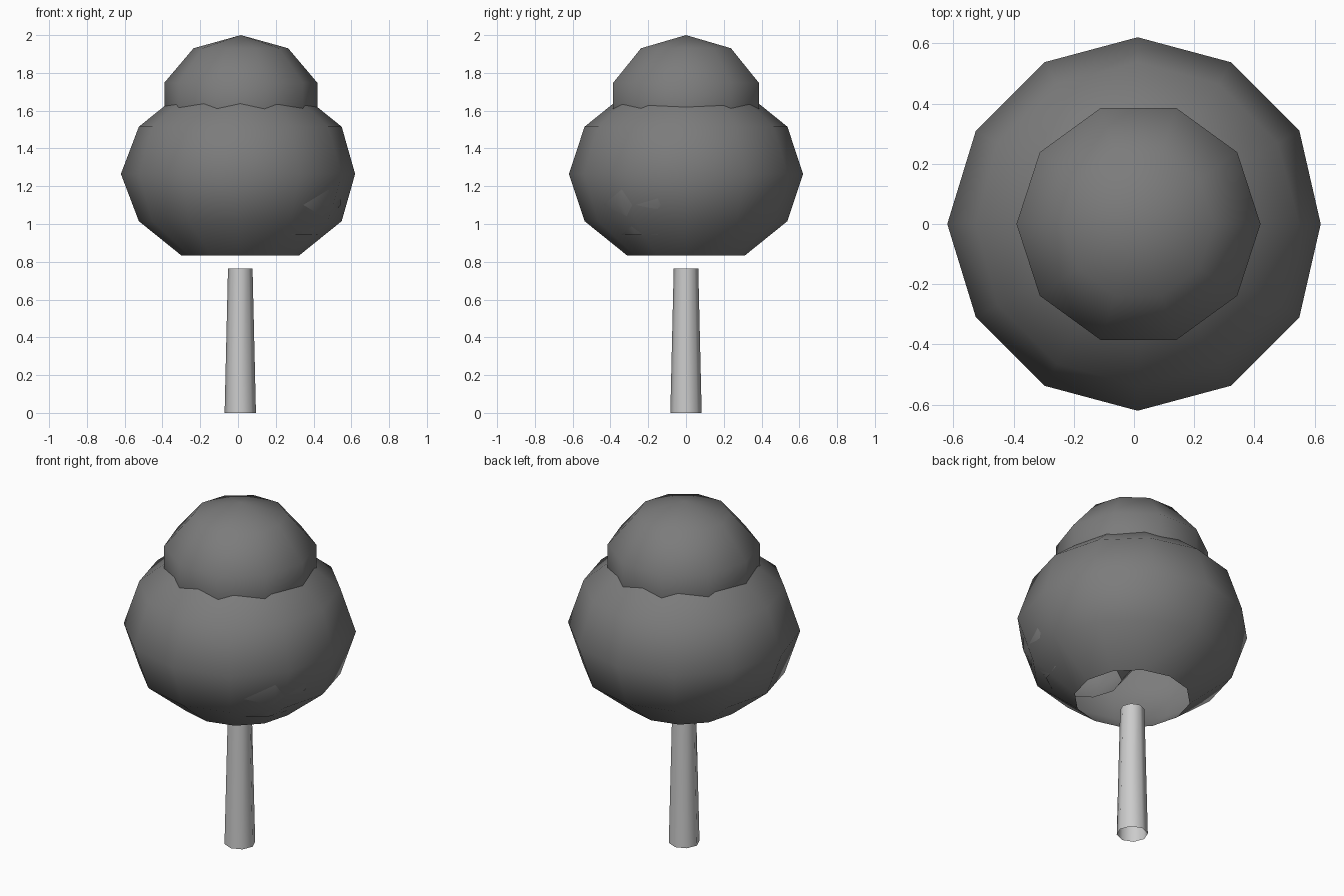
import bpy, bmesh
from math import sin, cos, pi

if "Cube" in bpy.data.objects:
    bpy.data.objects.remove(bpy.data.objects["Cube"])

leaf_mat = bpy.data.materials.new("dark_foliage")
leaf_mat.diffuse_color = (0.2, 0.2, 0.2, 1)
leaf_mat.use_nodes = True
leaf_mat.node_tree.nodes["Principled BSDF"].inputs["Base Color"].default_value = leaf_mat.diffuse_color


def lathe(name, centre, sides, profile, tip=None, mat=None):
    """Stack of (radius, z) rings, open at the bottom, optional pole on top."""
    bm = bmesh.new()
    cx, cy = centre
    rings = [[bm.verts.new((cx + r * cos(2 * pi * i / sides),
                            cy + r * sin(2 * pi * i / sides), z))
              for i in range(sides)] for r, z in profile]
    for low, high in zip(rings, rings[1:]):
        for i in range(sides):
            j = (i + 1) % sides
            bm.faces.new((low[i], low[j], high[j], high[i]))
    if tip is not None:
        pole = bm.verts.new((cx, cy, tip))
        for i in range(sides):
            bm.faces.new((rings[-1][i], rings[-1][(i + 1) % sides], pole))
    for f in bm.faces:
        f.smooth = True
    mesh = bpy.data.meshes.new(name)
    bm.to_mesh(mesh)
    bm.free()
    if mat:
        mesh.materials.append(mat)
    ob = bpy.data.objects.new(name, mesh)
    bpy.context.collection.objects.link(ob)
    return ob


def blob(name, centre, z, radius, height, sides, bands):
    """Leaf ball with latitude bands and its bottom cap left open."""
    profile = [(radius * sin(pi * k / bands), z - height * cos(pi * k / bands))
               for k in range(1, bands)]
    return lathe(name, centre, sides, profile, z + height, leaf_mat)


# Tapered hollow trunk
lathe("trunk", (0.012, 0), 8, [(0.083, 0), (0.065, 0.765)])

# Large crown, smaller crown on top, and a side clump barely poking out below
crown = blob("lower_crown", (0.012, 0), 1.265, 0.62, 0.5, 12, 6)
for v in crown.data.vertices:          # keep the widest points centred
    if abs(v.co.z - 1.265) < 0.01 and abs(v.co.y) < 0.01:
        v.co.x -= 0.012
blob("upper_crown", (0.015, 0), 1.635, 0.426, 0.365, 10, 5)
blob("side_clump", (0.22, -0.15), 1.20, 0.34, 0.32, 10, 5)
